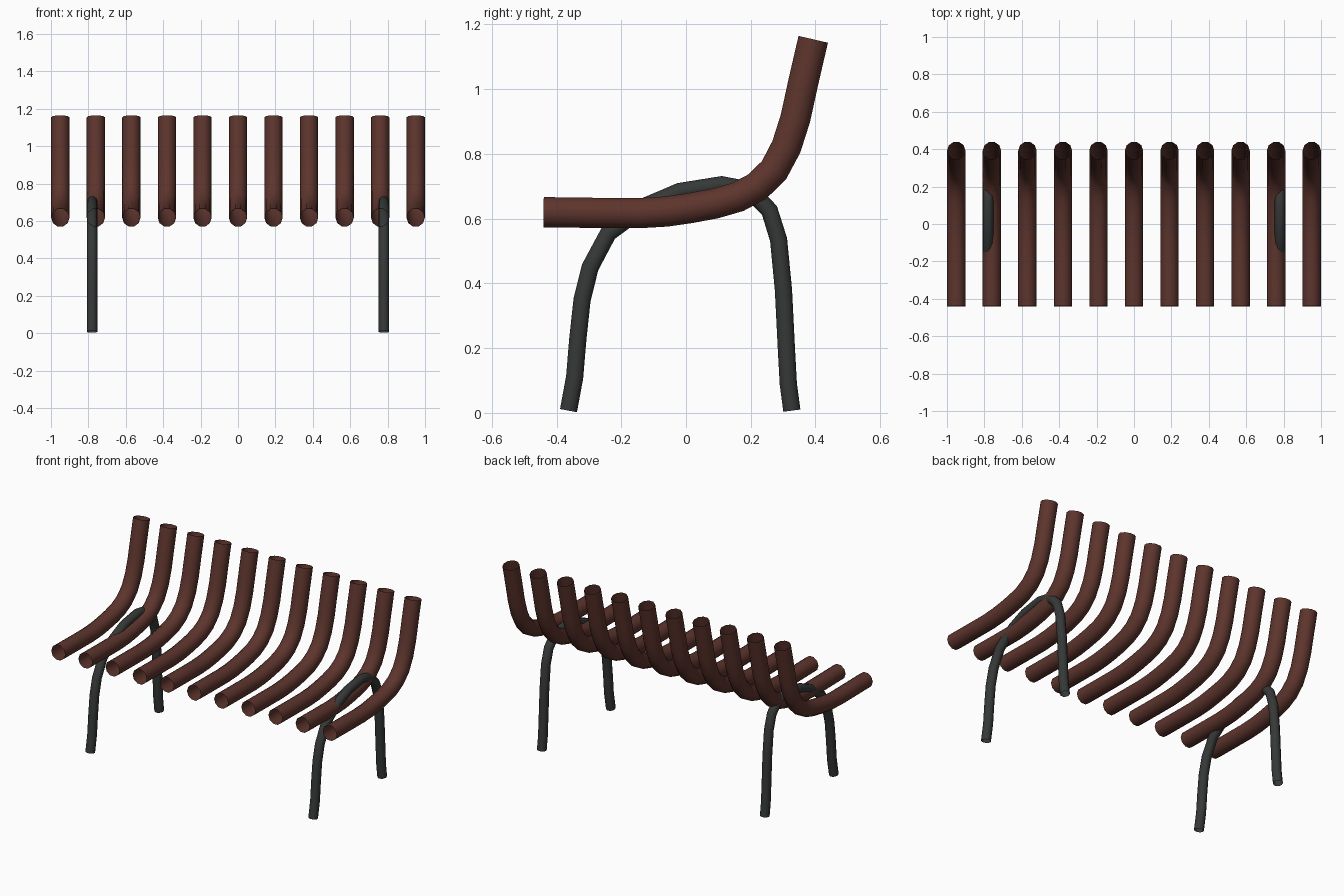
import bpy

if "Cube" in bpy.data.objects:
    bpy.data.objects.remove(bpy.data.objects["Cube"])


def material(name, color):
    mat = bpy.data.materials.new(name)
    mat.diffuse_color = color
    mat.use_nodes = True
    mat.node_tree.nodes["Principled BSDF"].inputs["Base Color"].default_value = mat.diffuse_color
    return mat


def tube(name, x, path, radius, resolution, mat):
    """Open-ended round tube following a (y, z) path at a given x."""
    curve = bpy.data.curves.new(name, 'CURVE')
    curve.dimensions = '3D'
    curve.bevel_depth = radius
    curve.bevel_resolution = resolution
    curve.use_fill_caps = False
    spline = curve.splines.new('POLY')
    spline.points.add(len(path) - 1)
    for point, (y, z) in zip(spline.points, path):
        point.co = (0, y, z, 1)
    spline.use_smooth = True
    curve.materials.append(mat)
    obj = bpy.data.objects.new(name, curve)
    obj.location.x = x
    bpy.context.collection.objects.link(obj)
    return obj


wood = material("red_brown", (0.11, 0.035, 0.026, 1))
metal = material("dark_metal", (0.035, 0.04, 0.038, 1))

# Side profiles (y, z)
slat_path = [(-0.44, 0.62), (-0.29, 0.618), (-0.145, 0.617), (-0.06, 0.622),
             (0.01, 0.632), (0.09, 0.647), (0.16, 0.667), (0.22, 0.699),
             (0.272, 0.75), (0.31, 0.822), (0.338, 0.91), (0.362, 1.02),
             (0.393, 1.154)]
leg_path = [(-0.363, 0.007), (-0.344, 0.11), (-0.334, 0.23), (-0.321, 0.35),
            (-0.296, 0.45), (-0.24, 0.555), (-0.13, 0.637), (-0.02, 0.684),
            (0.11, 0.705), (0.18, 0.692), (0.225, 0.66), (0.258, 0.625),
            (0.286, 0.535), (0.301, 0.38), (0.31, 0.2), (0.316, 0.09),
            (0.327, 0.007)]

# Bent slats forming seat and back
for i in range(11):
    tube(f"slat_{i + 1}", -0.95 + 0.19 * i, slat_path, 0.049, 3, wood)

# Arched leg frames
for side, x in (("left", -0.78), ("right", 0.78)):
    tube(f"{side}_leg_frame", x, leg_path, 0.028, 3, metal)
